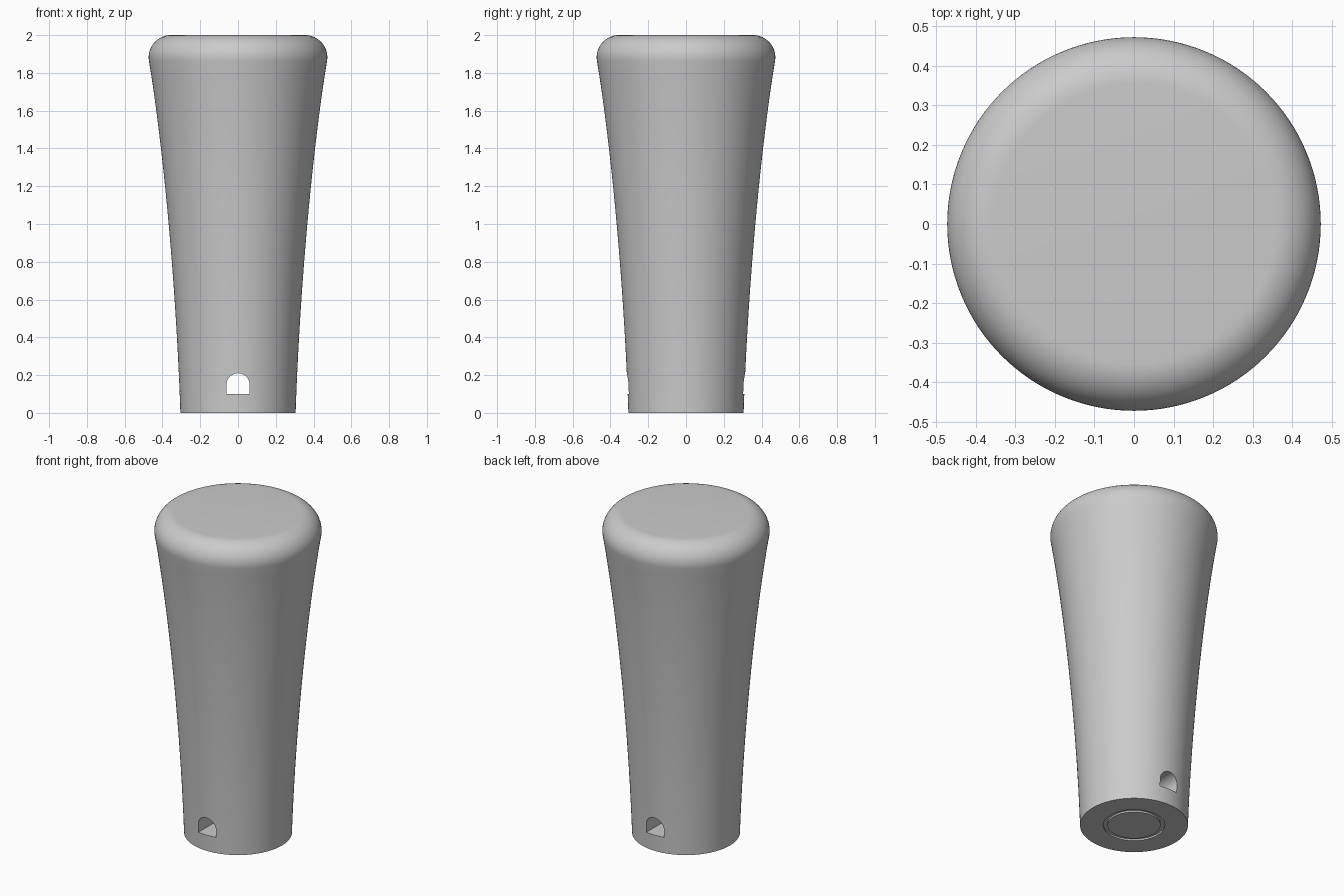
import bpy
import bmesh
from math import sin, cos, pi, radians

cube = bpy.data.objects.get("Cube")
if cube:
    bpy.data.objects.remove(cube, do_unlink=True)

SIDES = 128

grey = bpy.data.materials.new("plain_grey")
grey.use_nodes = True
color = (0.6, 0.6, 0.6, 1)
grey.diffuse_color = color
grey.node_tree.nodes["Principled BSDF"].inputs["Base Color"].default_value = color


def finish(name, bm):
    bmesh.ops.recalc_face_normals(bm, faces=bm.faces)
    mesh = bpy.data.meshes.new(name)
    bm.to_mesh(mesh)
    bm.free()
    obj = bpy.data.objects.new(name, mesh)
    bpy.context.collection.objects.link(obj)
    mesh.materials.append(grey)
    return obj


def lathe(name, profile, closed=False):
    """Spin a list of (radius, height) points about the z axis."""
    bm = bmesh.new()
    verts = [bm.verts.new((r, 0, z)) for r, z in profile]
    pairs = list(zip(verts, verts[1:]))
    if closed:
        pairs.append((verts[-1], verts[0]))
    edges = [bm.edges.new(p) for p in pairs]
    bmesh.ops.spin(bm, geom=verts + edges, cent=(0, 0, 0), axis=(0, 0, 1),
                   angle=2 * pi, steps=SIDES, use_merge=True)
    bmesh.ops.remove_doubles(bm, verts=bm.verts, dist=1e-5)
    if not closed:
        rims = [e for e in bm.edges if e.is_boundary]
        bmesh.ops.holes_fill(bm, edges=rims, sides=0)
    return finish(name, bm)


def bezier(p, t):
    w = ((1 - t) ** 3, 3 * t * (1 - t) ** 2, 3 * t * t * (1 - t), t ** 3)
    return tuple(sum(a * q[i] for a, q in zip(w, p)) for i in (0, 1))


# Flared grip with a rounded top rim
flare = [(0.305, 0), (0.325, 0.6), (0.385, 1.33), (0.471, 1.864)]
profile = [bezier(flare, i / 24) for i in range(24)]
for i in range(17):
    a = radians(-9 + 99 * i / 16)
    profile.append((0.355 + 0.118 * cos(a), 1.882 + 0.118 * sin(a)))
handle = lathe("handle", profile)

# Arched cross hole near the base, running front to back
arch = [(-0.061, 0.1), (0.061, 0.1)]
arch += [(0.061 * cos(pi * i / 24), 0.149 + 0.061 * sin(pi * i / 24)) for i in range(25)]
bm = bmesh.new()
face = bm.faces.new([bm.verts.new((x, -0.6, z)) for x, z in arch])
out = bmesh.ops.extrude_face_region(bm, geom=[face])
moved = [v for v in out["geom"] if isinstance(v, bmesh.types.BMVert)]
bmesh.ops.translate(bm, verts=moved, vec=(0, 1.2, 0))
hole = finish("cross_hole_cutter", bm)

# Shallow ring groove in the underside
groove = lathe("ring_groove_cutter",
               [(0.15, -0.05), (0.174, -0.05), (0.174, 0.01), (0.15, 0.01)], closed=True)

for obj in bpy.context.view_layer.objects:
    obj.select_set(False)
bpy.context.view_layer.objects.active = handle
handle.select_set(True)
for cutter in (hole, groove):
    mod = handle.modifiers.new("cut", 'BOOLEAN')
    mod.operation = 'DIFFERENCE'
    mod.solver = 'EXACT'
    mod.object = cutter
    bpy.ops.object.modifier_apply(modifier=mod.name)
    bpy.data.objects.remove(cutter, do_unlink=True)

bpy.ops.object.shade_smooth_by_angle(angle=radians(30))
